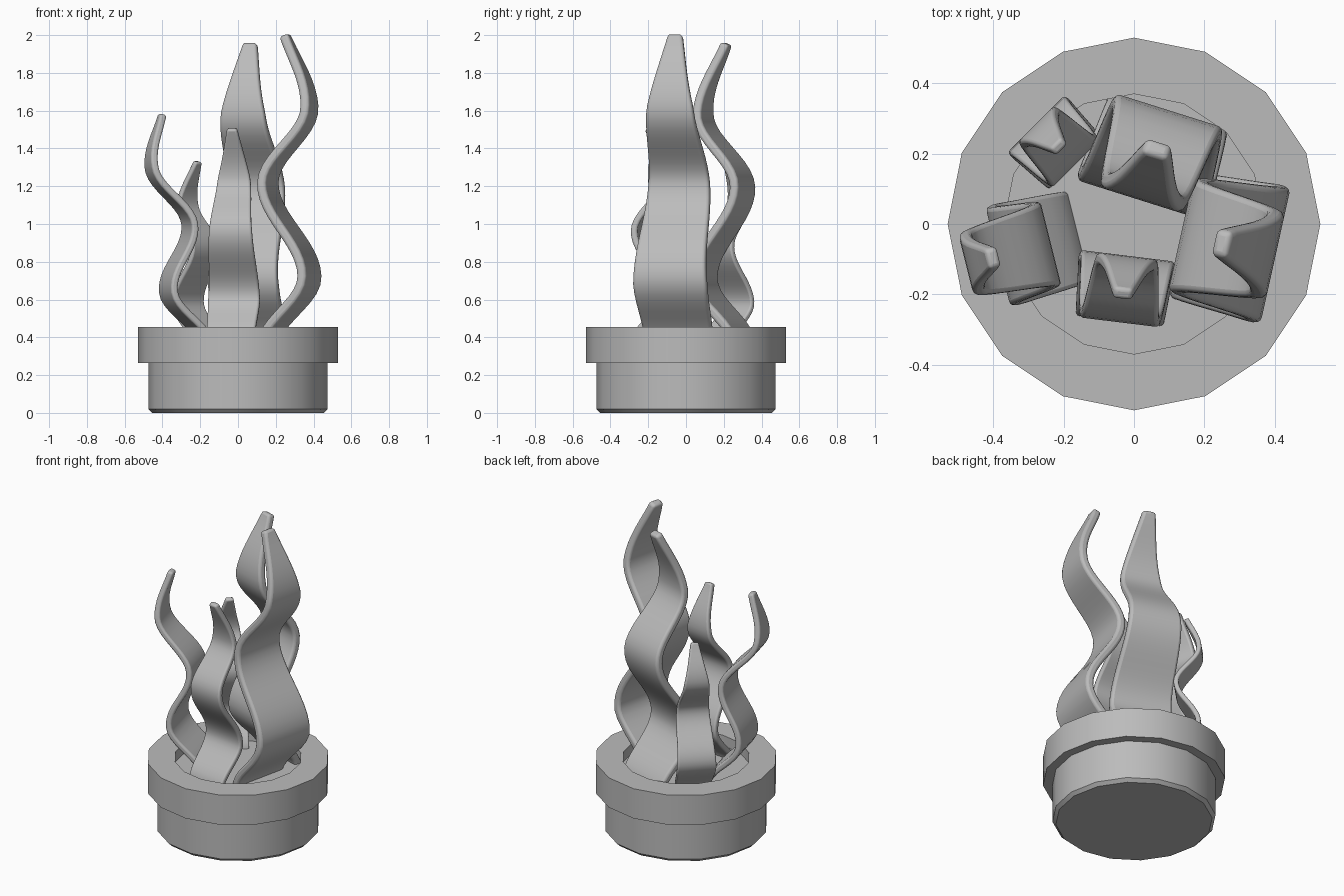
import bpy, bmesh, math
from mathutils import Vector

cube = bpy.data.objects.get("Cube")
if cube:
    bpy.data.objects.remove(cube, do_unlink=True)

GREY = (0.5, 0.5, 0.5, 1)
grey = bpy.data.materials.new("plain grey")
grey.use_nodes = True
grey.diffuse_color = GREY
grey.node_tree.nodes["Principled BSDF"].inputs["Base Color"].default_value = GREY


def finish(name, bm, bevel):
    bmesh.ops.recalc_face_normals(bm, faces=bm.faces)
    mesh = bpy.data.meshes.new(name)
    bm.to_mesh(mesh)
    bm.free()
    mesh.materials.append(grey)
    obj = bpy.data.objects.new(name, mesh)
    bpy.context.collection.objects.link(obj)
    if bevel:
        mod = obj.modifiers.new("soft edges", "BEVEL")
        mod.width = bevel
        mod.segments = 3
        mod.limit_method = "ANGLE"
        mod.angle_limit = math.radians(50)
    bpy.ops.object.select_all(action="DESELECT")
    obj.select_set(True)
    bpy.context.view_layer.objects.active = obj
    bpy.ops.object.shade_smooth_by_angle(angle=math.radians(35))
    return obj


def skin(bm, rings):
    """Join closed rings into a tube and cap both ends."""
    loops = [[bm.verts.new(p) for p in ring] for ring in rings]
    n = len(loops[0])
    for a, b in zip(loops, loops[1:]):
        for i in range(n):
            j = (i + 1) % n
            bm.faces.new((a[i], a[j], b[j], b[i]))
    bm.faces.new(loops[0])
    bm.faces.new(loops[-1])


def lathe(name, profile, sides=16):
    bm = bmesh.new()
    angles = [2 * math.pi * i / sides for i in range(sides)]
    skin(bm, [[(r * math.cos(a), r * math.sin(a), z) for a in angles] for r, z in profile])
    return finish(name, bm, 0)


# Pot with an overhanging rim and a recessed bed
lathe("pot", [(0.455, 0), (0.475, 0.02), (0.475, 0.265), (0.53, 0.265),
              (0.53, 0.455), (0.37, 0.455), (0.37, 0.39)])

# Sway turning points and blade widths along a unit-size leaf
SWAY = [(-0.03, -1), (0.2, 1), (0.51, -1), (0.76, 1), (1.1, -0.48)]
WIDTH = [(-0.03, 0.36), (0.17, 0.4), (0.51, 0.33), (0.76, 0.25), (0.88, 0.16), (1.1, 0.005)]


def sample(table, t, ease):
    for (t0, v0), (t1, v1) in zip(table, table[1:]):
        if t <= t1:
            s = (t - t0) / (t1 - t0)
            if ease:
                s = (1 - math.cos(math.pi * s)) / 2
            return v0 + (v1 - v0) * s


def leaf(name, x, y, heading, top, lean=0.0):
    size = (top - 0.4) / 1.6
    a = math.radians(heading)
    out = Vector((math.cos(a), math.sin(a), 0))
    side = Vector((-math.sin(a), math.cos(a), 0))

    def spine(t):
        z = 1.6 * size * t
        sway = 0.113 * size * sample(SWAY, t, True)
        return Vector((x, y, 0.4 + z)) + out * (sway + lean * z)

    bm = bmesh.new()
    rings = []
    steps = 40
    for i in range(steps + 1):
        t = -0.029 + 1.029 * i / steps
        p = spine(t)
        tangent = (spine(t + 0.001) - spine(t - 0.001)).normalized()
        thick = side.cross(tangent) * 0.025 * size
        half = side * sample(WIDTH, t, False) * size / 2
        rings.append([p + half + thick, p - half + thick, p - half - thick, p + half - thick])
    skin(bm, rings)
    return finish(name, bm, 0.016 * size)


# Five wavy leaves of different sizes
leaf("tall_left_leaf", 0.268, -0.06, -12.5, 2.0)
leaf("tall_back_leaf", 0.06, 0.195, 252.5, 1.955)
leaf("front_leaf", -0.03, -0.185, 83, 1.505)
leaf("right_leaf", -0.255, -0.06, 194, 1.58, 0.14)
leaf("small_back_leaf", -0.222, 0.228, 135, 1.33)
